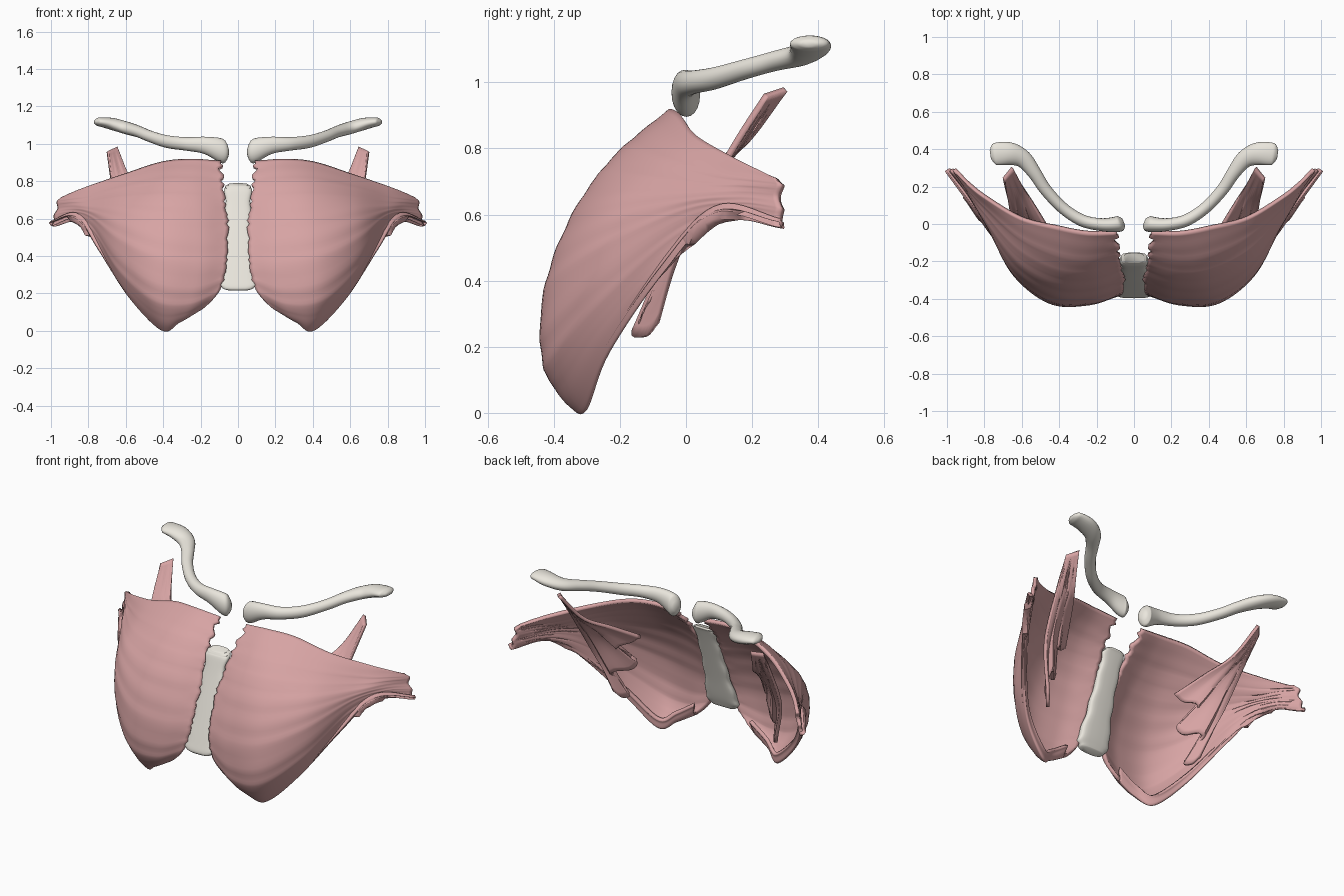
import bpy, bmesh, math, random
from mathutils import Vector

if "Cube" in bpy.data.objects:
    bpy.data.objects.remove(bpy.data.objects["Cube"])

random.seed(4)


def material(name, rgb):
    m = bpy.data.materials.new(name)
    m.diffuse_color = (*rgb, 1)
    m.use_nodes = True
    m.node_tree.nodes["Principled BSDF"].inputs["Base Color"].default_value = m.diffuse_color
    return m


MUSCLE = material("muscle", (0.68, 0.37, 0.37))
BONE = material("bone", (0.82, 0.79, 0.72))


def spline(points, t):
    """Catmull-Rom through points of any dimension, t in 0..1."""
    n = len(points) - 1
    i = min(int(t * n), n - 1)
    f = t * n - i
    b, c = points[i], points[i + 1]
    a = points[i - 1] if i > 0 else [2 * p - q for p, q in zip(b, c)]
    d = points[i + 2] if i + 2 <= n else [2 * q - p for p, q in zip(b, c)]
    return [0.5 * (2 * q + (r - p) * f + (2 * p - 5 * q + 4 * r - s) * f * f
                   + (3 * q - p - 3 * r + s) * f ** 3)
            for p, q, r, s in zip(a, b, c, d)]


def build(name, rows, mat, closed=False, mirror=True, thickness=0, angle=50):
    """Skin a grid of points; closed rows make a capped loft."""
    bm = bmesh.new()
    grid = [[bm.verts.new(p) for p in row] for row in rows]
    m = len(grid[0])
    for a, b in zip(grid, grid[1:]):
        for j in range(m if closed else m - 1):
            k = (j + 1) % m
            bm.faces.new((a[j], b[j], b[k], a[k]))
    if closed:
        bm.faces.new(grid[0])
        bm.faces.new(grid[-1])
        bmesh.ops.recalc_face_normals(bm, faces=bm.faces)
    me = bpy.data.meshes.new(name)
    bm.to_mesh(me)
    bm.free()
    ob = bpy.data.objects.new(name, me)
    bpy.context.collection.objects.link(ob)
    me.materials.append(mat)
    if thickness:
        s = ob.modifiers.new("thickness", "SOLIDIFY")
        s.thickness, s.offset = thickness, -1
    if mirror:
        mm = ob.modifiers.new("other_side", "MIRROR")
        mm.use_mirror_merge = False
    bpy.context.view_layer.objects.active = ob
    ob.select_set(True)
    bpy.ops.object.shade_smooth_by_angle(angle=math.radians(angle))
    ob.select_set(False)
    return ob


def fibre_sheet(fibres, nv, nu, relief, jag):
    """Surface through guide fibres with fine grooves and a ragged start."""
    rows = []
    for i in range(nv + 1):
        v = i / nv
        start = random.uniform(-jag, jag) * max(0, 1 - 1.4 * v)
        groove = random.uniform(-1, 1)
        row = []
        for j in range(nu + 1):
            u = j / nu
            p = spline([spline(f, u) for f in fibres], v)
            wave = math.sin(v * 70 + 3 * u) * 0.6 + groove * 0.5
            p[1] += relief * wave * (0.2 + u) * max(0, 1 - u) ** .7
            p[0] += start * max(0, 1 - u * 15)
            row.append(p)
        rows.append(row)
    return rows


# chest muscle: guide fibres from breastbone to upper-arm tendon, top to bottom
chest = [
    [(.10, -.05, .91), (.25, -.05, .92), (.41, -.02, .905), (.61, .03, .84),
     (.80, .14, .775), (.89, .21, .74), (.945, .262, .715)],
    [(.075, -.18, .77), (.25, -.215, .78), (.42, -.19, .78), (.62, -.09, .75),
     (.80, .08, .71), (.89, .18, .70), (.97, .285, .69)],
    [(.055, -.28, .59), (.22, -.335, .60), (.42, -.33, .61), (.63, -.21, .64),
     (.80, .02, .66), (.89, .165, .665), (.965, .275, .655)],
    [(.06, -.365, .38), (.22, -.42, .36), (.44, -.415, .39), (.645, -.27, .49),
     (.79, -.01, .61), (.89, .155, .635), (.985, .285, .62)],
    [(.095, -.385, .22), (.26, -.428, .15), (.45, -.415, .17), (.64, -.27, .33),
     (.775, -.03, .54), (.88, .14, .61), (.985, .28, .59)],
    [(.20, -.37, .11), (.31, -.36, .045), (.41, -.315, .005), (.585, -.24, .18),
     (.745, -.065, .43), (.86, .10, .595), (1.0, .285, .56)],
]
# lower border folds up behind itself
chest.append([(x - .012, y + .025 - .003 * k, z + .06 * (1 - k / 6) + .012)
              for k, (x, y, z) in enumerate(chest[-1])])
build("chest_muscle", fibre_sheet(chest, 66, 50, .006, .018), MUSCLE,
      thickness=.022)

# deep chest muscle: three slips gathering into one narrow tendon
slip_ends = [(.405, -.135, .64), (.455, -.12, .60), (.51, -.06, .57),
             (.45, -.165, .47), (.48, -.15, .41), (.55, -.07, .40),
             (.50, -.165, .25), (.53, -.13, .23), (.56, -.09, .27)]
deep = []
for k, end in enumerate(slip_ends):
    t = k / (len(slip_ends) - 1)
    top = Vector((.645, .295, .985)).lerp(Vector((.69, .235, .965)), t)
    upper = Vector((.575, .165, .82)).lerp(Vector((.675, .13, .80)), t)
    end = Vector(end)
    middle = end.lerp(upper, .5) + Vector((.025, -.035, 0)) * t
    deep.append([tuple(end), tuple(middle), tuple(upper), tuple(top)])
build("deep_chest_muscle", fibre_sheet(deep, 32, 24, .0015, .004), MUSCLE,
      thickness=.02)


# collarbone: x, y, z, half width, half height along an S-shaped path
collar = [(.055, .012, .955, .044, .056), (.095, -.002, .965, .042, .066),
          (.18, -.003, .992, .034, .046), (.28, .02, 1.0, .032, .036),
          (.38, .085, 1.012, .031, .034), (.47, .18, 1.04, .032, .031),
          (.53, .27, 1.065, .036, .031), (.59, .345, 1.083, .047, .034),
          (.66, .375, 1.103, .060, .034), (.73, .375, 1.116, .061, .026),
          (.768, .37, 1.117, .050, .020)]
rings = []
for i in range(61):
    t = i / 60
    x, y, z, w, h = spline(collar, t)
    a, b = spline(collar, max(0, t - .02)), spline(collar, min(1, t + .02))
    side = Vector((a[1] - b[1], b[0] - a[0], 0)).normalized()
    cap = min(1, (min(i, 60 - i) + .5) / 4) ** .4
    rings.append([Vector((x, y, z)) + side * w * cap * math.cos(q)
                  + Vector((0, 0, h * cap * math.sin(q)))
                  for q in (2 * math.pi * k / 20 for k in range(20))])
build("collarbone", rings, BONE, closed=True)

# breastbone: z, centre y, half width, half thickness with notched sides
breast = [(.222, -.368, .065, .022), (.24, -.367, .095, .030),
          (.29, -.35, .103, .032), (.40, -.315, .085, .030),
          (.52, -.275, .075, .029), (.65, -.23, .068, .029),
          (.75, -.195, .072, .032), (.77, -.185, .068, .032),
          (.782, -.182, .055, .026)]
rings = []
for i in range(41):
    z, y, w, d = spline(breast, i / 40)
    w += .004 * math.sin(i * 1.1)
    ring = []
    for k in range(24):
        c, s = math.cos(k * math.pi / 12), math.sin(k * math.pi / 12)
        ring.append((w * math.copysign(abs(c) ** .6, c),
                     y + d * math.copysign(abs(s) ** .6, s), z + .3 * d * s))
    rings.append(ring)
build("breastbone", rings, BONE, closed=True, mirror=False)
